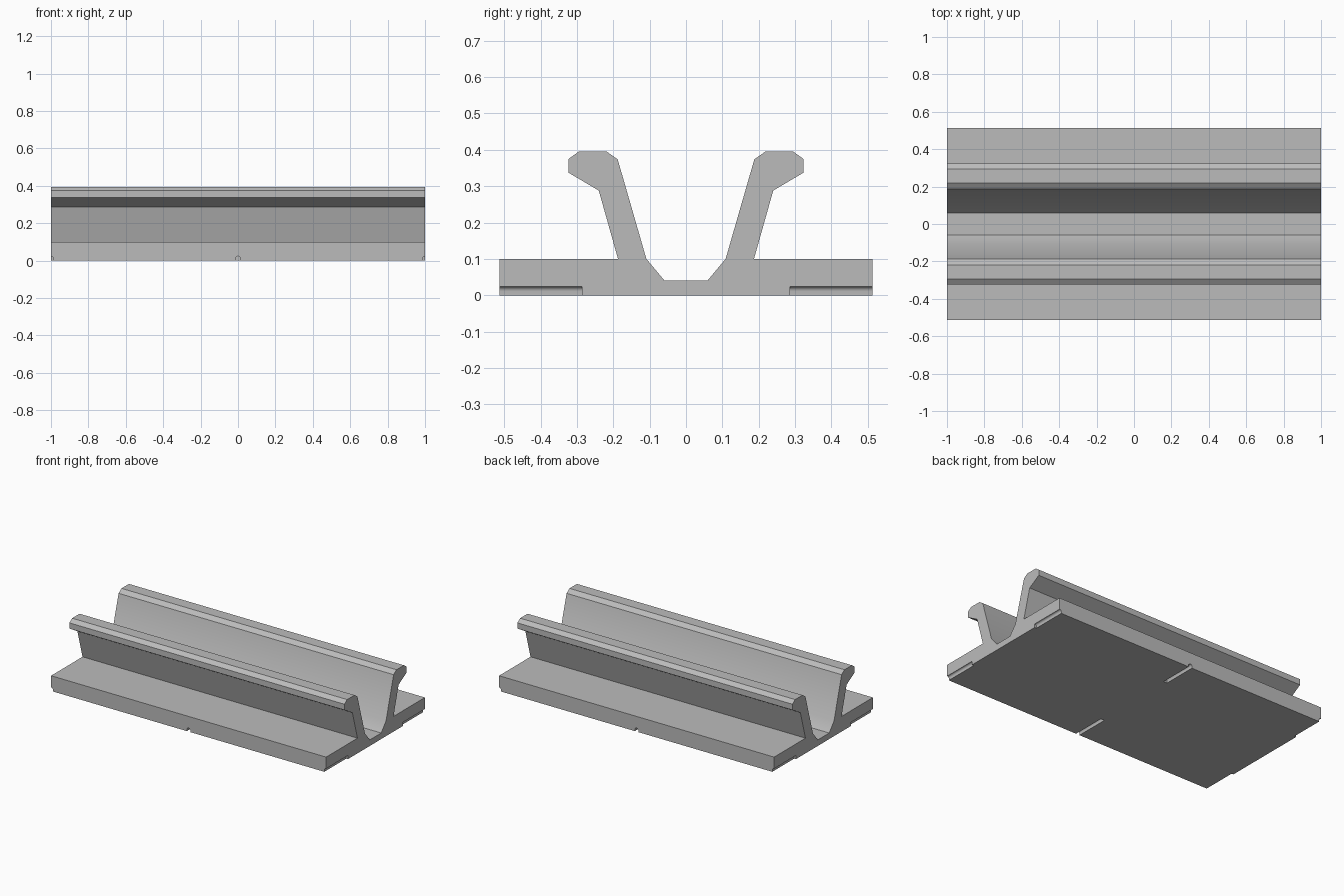
import bpy, bmesh, math
from mathutils import Vector

if "Cube" in bpy.data.objects:
    bpy.data.objects.remove(bpy.data.objects["Cube"], do_unlink=True)

# Single plain grey
grey = bpy.data.materials.new("light_grey")
grey.use_nodes = True
colour = (0.5, 0.5, 0.5, 1)
grey.diffuse_color = colour
grey.node_tree.nodes["Principled BSDF"].inputs["Base Color"].default_value = colour


def extrude(name, points, offset):
    """Make a closed prism from a flat outline."""
    bm = bmesh.new()
    face = bm.faces.new([bm.verts.new(p) for p in points])
    result = bmesh.ops.extrude_face_region(bm, geom=[face])
    verts = [g for g in result["geom"] if isinstance(g, bmesh.types.BMVert)]
    bmesh.ops.translate(bm, verts=verts, vec=Vector(offset))
    bmesh.ops.recalc_face_normals(bm, faces=bm.faces)
    mesh = bpy.data.meshes.new(name)
    bm.to_mesh(mesh)
    bm.free()
    mesh.materials.append(grey)
    obj = bpy.data.objects.new(name, mesh)
    bpy.context.collection.objects.link(obj)
    return obj


# Rail: half cross-section (y, z) from base edge to channel floor, mirrored
half = [(0.513, 0), (0.513, 0.1), (0.187, 0.1), (0.24, 0.288),
        (0.323, 0.337), (0.323, 0.375), (0.295, 0.395), (0.218, 0.395),
        (0.188, 0.374), (0.109, 0.1), (0.059, 0.04)]
outline = half + [(-y, z) for y, z in reversed(half)]
rail = extrude("channel_rail", [(-1, y, z) for y, z in outline], (2, 0, 0))

# Round-topped slots under the base, at the middle and both ends
radius, centre = 0.013, 0.011
arch = [(radius, -0.02)]
arch += [(radius * math.cos(a), centre + radius * math.sin(a))
         for a in (math.pi * i / 10 for i in range(11))]
arch += [(-radius, -0.02)]
cutters = []
for x in (-1, 0, 1):
    for side in (-1, 1):
        cutter = extrude("slot_cutter", [(x + u, side * 0.286, z) for u, z in arch],
                         (0, side * 0.3, 0))
        cutter.hide_render = True
        cutters.append(cutter)
        cut = rail.modifiers.new("slot", 'BOOLEAN')
        cut.operation = 'DIFFERENCE'
        cut.solver = 'EXACT'
        cut.object = cutter

# Bake the cuts and drop the cutters
depsgraph = bpy.context.evaluated_depsgraph_get()
baked = bpy.data.meshes.new_from_object(rail.evaluated_get(depsgraph))
rail.modifiers.clear()
rail.data = baked
for cutter in cutters:
    bpy.data.objects.remove(cutter, do_unlink=True)

# Soft shading over shallow bends only
bpy.ops.object.select_all(action='DESELECT')
rail.select_set(True)
bpy.context.view_layer.objects.active = rail
bpy.ops.object.shade_smooth_by_angle(angle=math.radians(30))
